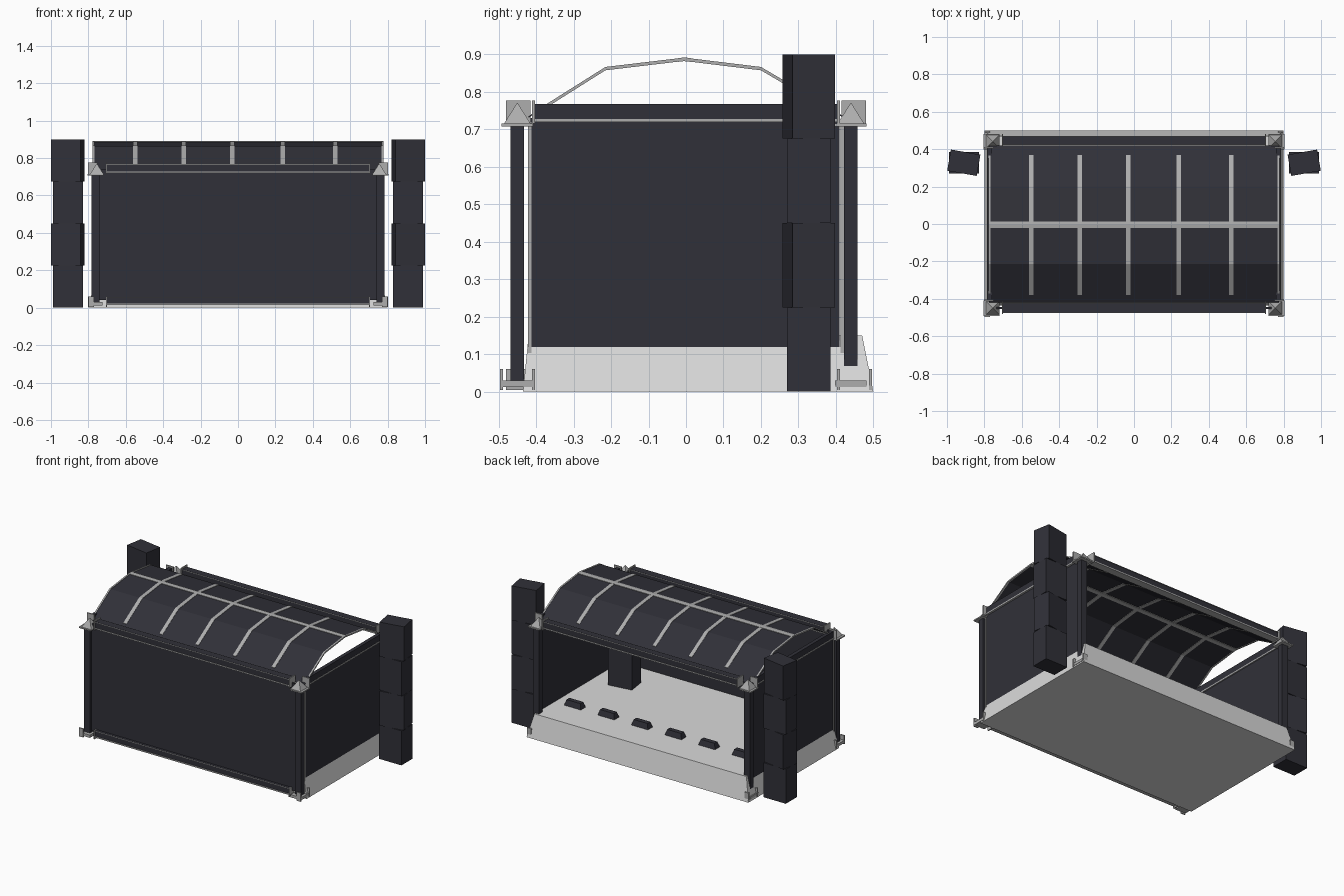
import bpy, bmesh, math
from mathutils import Matrix

if "Cube" in bpy.data.objects:
    bpy.data.objects.remove(bpy.data.objects["Cube"])


def material(name, rgb):
    m = bpy.data.materials.new(name)
    m.diffuse_color = (*rgb, 1)
    m.use_nodes = True
    m.node_tree.nodes["Principled BSDF"].inputs["Base Color"].default_value = m.diffuse_color
    return m


DARK = material("charcoal", (0.030, 0.030, 0.040))
LIGHT = material("pale grey", (0.70, 0.70, 0.70))
METAL = material("metal grey", (0.42, 0.42, 0.42))


def finish(bm, name, mat):
    bmesh.ops.recalc_face_normals(bm, faces=bm.faces)
    me = bpy.data.meshes.new(name)
    bm.to_mesh(me)
    bm.free()
    me.materials.append(mat)
    ob = bpy.data.objects.new(name, me)
    bpy.context.collection.objects.link(ob)
    return ob


def box(name, x, y, z, mat, turn=0.0):
    """Box between min/max pairs, optionally turned about its own upright axis."""
    bm = bmesh.new()
    bmesh.ops.create_cube(bm, size=1)
    size = [r[1] - r[0] for r in (x, y, z)]
    mid = [(r[0] + r[1]) / 2 for r in (x, y, z)]
    bm.transform(Matrix.Translation(mid) @ Matrix.Rotation(turn, 4, 'Z')
                 @ Matrix.Diagonal((*size, 1)))
    return finish(bm, name, mat)


def frustum(name, low, high, z0, z1, mat):
    """Tapered block; low and high are (x0, x1, y0, y1)."""
    bm = bmesh.new()
    rings = []
    for (x0, x1, y0, y1), z in ((low, z0), (high, z1)):
        rings.append([bm.verts.new(p) for p in
                      ((x0, y0, z), (x1, y0, z), (x1, y1, z), (x0, y1, z))])
    a, b = rings
    bm.faces.new(a)
    bm.faces.new(b)
    for i in range(4):
        j = (i + 1) % 4
        bm.faces.new((a[i], a[j], b[j], b[i]))
    return finish(bm, name, mat)


def arch(name, points, x0, x1, thick, mat):
    """Folded sheet following (y, z) points, running along x."""
    bm = bmesh.new()
    top = [[bm.verts.new((x, y, z + t)) for y, z in points]
           for x in (x0, x1) for t in (thick, -thick)]
    lt, lb, rt, rb = top
    n = len(points) - 1
    for i in range(n):
        for p, q in ((lt, rt), (rb, lb), (lb, lt), (rt, rb)):
            bm.faces.new((p[i], p[i + 1], q[i + 1], q[i]))
    for i in (0, n):
        bm.faces.new((lt[i], lb[i], rb[i], rt[i]))
    return finish(bm, name, mat)


def span(s, a, b):
    return (min(s * a, s * b), max(s * a, s * b))


# Sloped floor base, open at the back
frustum("stage_base", (-0.80, 0.80, -0.435, 0.50), (-0.765, 0.765, -0.42, 0.47),
        0, 0.15, LIGHT)

# Walls on the front and both sides
box("front_wall", (-0.765, 0.765), (-0.455, -0.445), (0.04, 0.74), DARK)
for s, side in ((-1, "left"), (1, "right")):
    box(side + "_wall", span(s, 0.764, 0.772), (-0.415, 0.41), (0.08, 0.73), DARK)

# Corner posts with pale edge trim, flanges and pyramid caps
for sx, side in ((-1, "left"), (1, "right")):
    for sy, end in ((-1, "front"), (1, "back")):
        tag = f"{end}_{side}_"
        yc = -0.45 if sy < 0 else 0.44
        xc = 0.762 * sx
        box(tag + "post", (xc - 0.022, xc + 0.022), (yc - 0.018, yc + 0.018),
            (0.03, 0.715), DARK)
        box(tag + "post_trim", span(sx, 0.768, 0.776), span(sy, 0.412, 0.422),
            (0.10, 0.72), METAL)
        box(tag + "flange", (xc - 0.042, xc + 0.042), (yc - 0.042, yc + 0.042),
            (0.708, 0.716), METAL)
        px = 0.755 * sx
        frustum(tag + "cap", (px - 0.035, px + 0.035, yc - 0.035, yc + 0.035),
                (px - 0.001, px + 0.001, yc - 0.001, yc + 0.001),
                0.716, 0.770, METAL)
        # Thin bracket plates at the ends of the rails
        for lvl, z in (("upper", (0.715, 0.777)), ("lower", (0.004, 0.06))):
            if lvl == "upper" or sy < 0:
                box(tag + lvl + "_rail_plate", span(sx, 0.700, 0.707),
                    span(sy, 0.415, 0.48), z, METAL)
            box(tag + lvl + "_side_plate", span(sx, 0.75, 0.803),
                span(sy, 0.403, 0.411), z, METAL)
        box(tag + "foot", (xc - 0.038, xc + 0.038), (yc - 0.042, yc + 0.042),
            (0.012, 0.03), METAL)
        box(tag + "foot_plate", span(sx, 0.77, 0.80), span(sy, 0.488, 0.496),
            (0.004, 0.06), METAL)


# Dark rails edged with metal strips
def long_rail(name, y, z):
    box(name, (-0.70, 0.70), y, z, DARK)
    for zz, edge in ((z[0], "lower"), (z[1], "upper")):
        box(f"{name}_{edge}_strip", (-0.70, 0.70), (y[0] - 0.003, y[1] + 0.003),
            (zz - 0.004, zz + (0.004 if edge == "lower" else -0.001)), METAL)


long_rail("front_top_rail", (-0.472, -0.425), (0.725, 0.768))
long_rail("front_bottom_rail", (-0.472, -0.44), (0.018, 0.058))
long_rail("back_top_rail", (0.425, 0.468), (0.725, 0.768))
for s, side in ((-1, "left"), (1, "right")):
    box(side + "_top_rail", span(s, 0.758, 0.782), (-0.403, 0.403), (0.728, 0.768), DARK)
    box(side + "_rail_strip", span(s, 0.756, 0.785), (-0.403, 0.403),
        (0.719, 0.728), METAL)

# Arched roof sheet with slim cross ribs and a ridge strip
ROOF = [(-0.42, 0.733), (-0.215, 0.862), (-0.005, 0.887), (0.20, 0.862), (0.42, 0.733)]
arch("roof_sheet", ROOF, -0.775, 0.775, 0.002, DARK)
RIBS = [(-0.38, 0.758)] + ROOF[1:4] + [(0.37, 0.762)]
for i, x in enumerate((-0.772, -0.55, -0.29, -0.03, 0.24, 0.52, 0.772)):
    w = 0.005 if abs(x) > 0.7 else 0.012
    arch(f"roof_rib_{i + 1}", RIBS, x - w, x + w, 0.0045, METAL)
arch("roof_ridge", [(-0.021, 0.885), (-0.005, 0.887), (0.013, 0.885)],
     -0.775, 0.775, 0.005, METAL)

# Free-standing stacks of four blocks, every second block turned
for s, side in ((-1, "left"), (1, "right")):
    for k in range(4):
        box(f"{side}_stack_block_{k + 1}", (s * 0.91 - 0.08, s * 0.91 + 0.08),
            (0.27, 0.385), (0.225 * k, 0.225 * (k + 1)), DARK,
            s * math.radians(10) * (k % 2))

# Cabinet standing inside on the floor
box("inner_cabinet", (0.49, 0.65), (-0.24, -0.12), (0.15, 0.42), DARK,
    math.radians(8))

# Row of low wedges along the open side of the floor
for i in range(6):
    x = 0.63 - 0.242 * i
    frustum(f"floor_wedge_{i + 1}", (x - 0.06, x + 0.06, 0.22, 0.27),
            (x - 0.05, x + 0.05, 0.23, 0.26), 0.15, 0.185, DARK)
